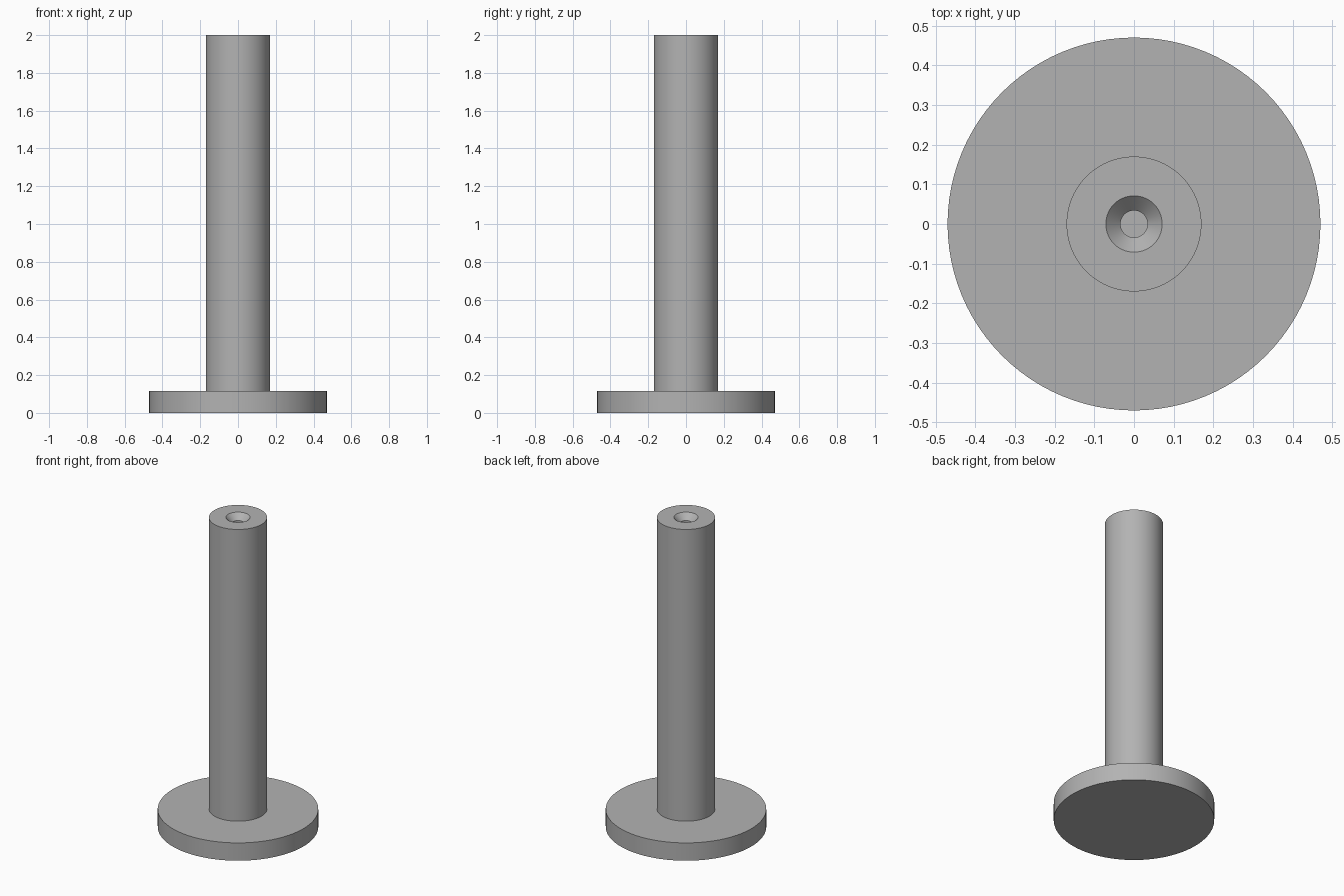
import bpy
import bmesh
import math

cube = bpy.data.objects.get("Cube")
if cube:
    bpy.data.objects.remove(cube, do_unlink=True)

SEGMENTS = 96

grey = bpy.data.materials.new("plain grey")
grey.use_nodes = True
colour = (0.45, 0.45, 0.45, 1)
grey.diffuse_color = colour
grey.node_tree.nodes["Principled BSDF"].inputs["Base Color"].default_value = colour


def lathe(name, profile):
    """Spin a (radius, height) profile about z into a closed solid."""
    bm = bmesh.new()
    verts = [bm.verts.new((r, 0, z)) for r, z in profile]
    edges = [bm.edges.new(pair) for pair in zip(verts, verts[1:])]
    bmesh.ops.spin(bm, geom=verts + edges, cent=(0, 0, 0), axis=(0, 0, 1),
                   angle=math.tau, steps=SEGMENTS)
    bmesh.ops.remove_doubles(bm, verts=bm.verts, dist=1e-5)
    # Cap the open rims with flat discs
    bmesh.ops.holes_fill(bm, edges=[e for e in bm.edges if e.is_boundary])
    bmesh.ops.recalc_face_normals(bm, faces=bm.faces)
    mesh = bpy.data.meshes.new(name)
    bm.to_mesh(mesh)
    bm.free()
    mesh.materials.append(grey)
    obj = bpy.data.objects.new(name, mesh)
    bpy.context.collection.objects.link(obj)
    bpy.ops.object.select_all(action="DESELECT")
    obj.select_set(True)
    bpy.context.view_layer.objects.active = obj
    bpy.ops.object.shade_smooth_by_angle(angle=math.radians(30))
    return obj


# Base disc and the post with a countersunk hole in its top
base_top = 0.115
lathe("base_disc", [(0.47, 0), (0.47, base_top)])
lathe("post", [(0.17, base_top), (0.17, 2), (0.071, 2),
               (0.034, 1.963), (0.034, 1.8)])
